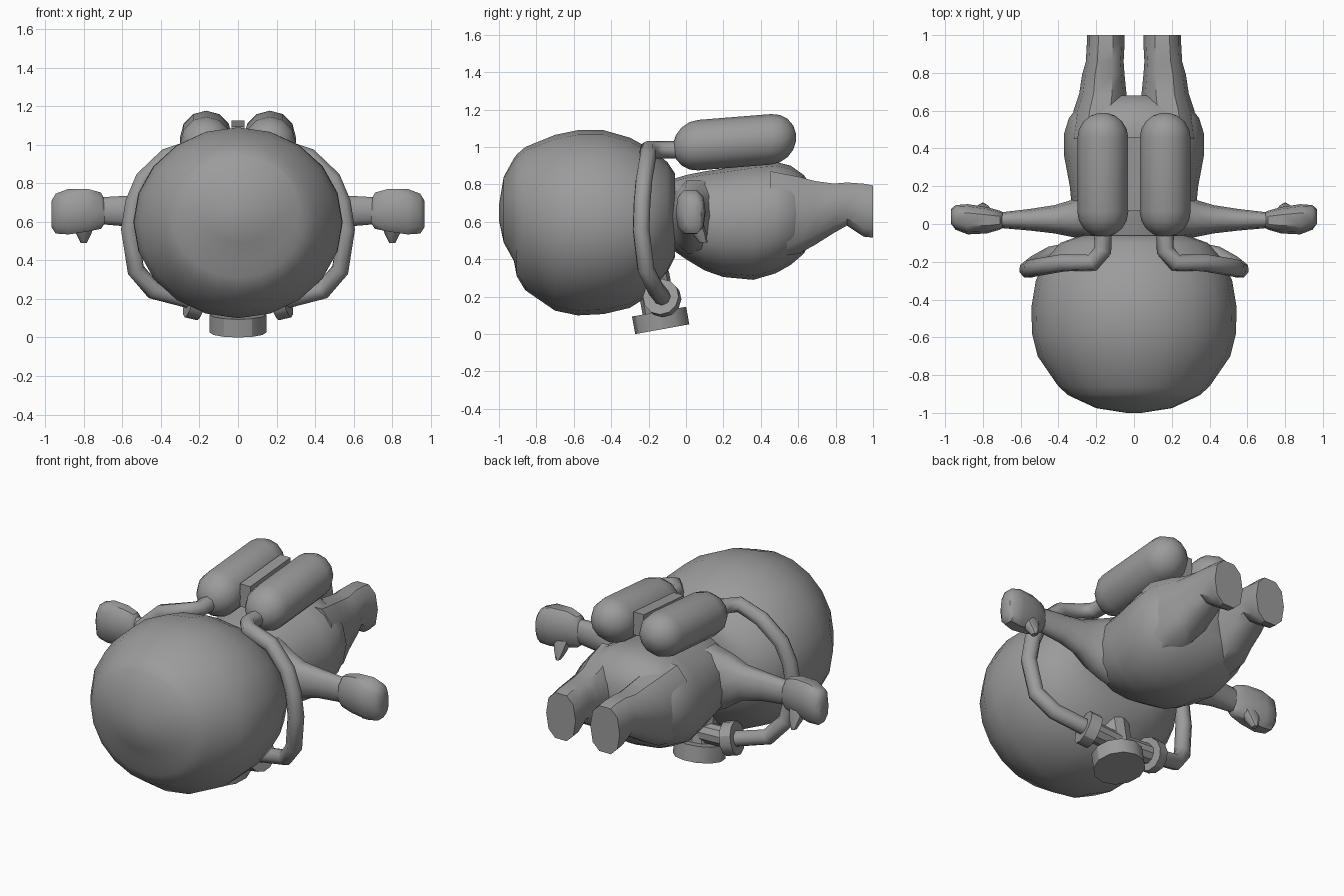
import bpy, bmesh, math
from mathutils import Vector

if "Cube" in bpy.data.objects:
    bpy.data.objects.remove(bpy.data.objects["Cube"])

grey = bpy.data.materials.new("plain grey")
grey.diffuse_color = (0.33, 0.33, 0.33, 1)
grey.use_nodes = True
grey.node_tree.nodes["Principled BSDF"].inputs["Base Color"].default_value = grey.diffuse_color


def finish(obj, angle=45):
    obj.data.materials.clear()
    obj.data.materials.append(grey)
    bpy.ops.object.select_all(action='DESELECT')
    obj.select_set(True)
    bpy.context.view_layer.objects.active = obj
    bpy.ops.object.shade_smooth_by_angle(angle=math.radians(angle))


def make(name, bm, angle=45):
    bmesh.ops.recalc_face_normals(bm, faces=bm.faces)
    me = bpy.data.meshes.new(name)
    bm.to_mesh(me)
    bm.free()
    obj = bpy.data.objects.new(name, me)
    bpy.context.collection.objects.link(obj)
    finish(obj, angle)
    return obj


def loft(name, stations, place, n=16, angle=45, power=1.0):
    """Stations are (distance, u_min, u_max, v_min, v_max); place maps (distance, u, v) to a point."""
    bm = bmesh.new()
    rings = []
    for d, u0, u1, v0, v1 in stations:
        ring = []
        for i in range(n):
            a = 2 * math.pi * i / n
            c, s = math.cos(a), math.sin(a)
            c = math.copysign(abs(c) ** power, c)
            s = math.copysign(abs(s) ** power, s)
            ring.append(bm.verts.new(place(d, (u0 + u1) / 2 + c * (u1 - u0) / 2,
                                           (v0 + v1) / 2 + s * (v1 - v0) / 2)))
        rings.append(ring)
    for a, b in zip(rings, rings[1:]):
        for i in range(n):
            j = (i + 1) % n
            bm.faces.new((a[i], a[j], b[j], b[i]))
    bm.faces.new(rings[0])
    bm.faces.new(rings[-1])
    return make(name, bm, angle)


def cylinder(name, start, end, radius, sides=12):
    start, end = Vector(start), Vector(end)
    axis = end - start
    bm = bmesh.new()
    bmesh.ops.create_cone(bm, cap_ends=True, segments=sides, radius1=radius,
                          radius2=radius, depth=axis.length)
    rot = axis.to_track_quat('Z', 'Y')
    for v in bm.verts:
        v.co = rot @ v.co + (start + end) / 2
    return make(name, bm, 30)


def tube(name, points, radius):
    cu = bpy.data.curves.new(name, 'CURVE')
    cu.dimensions = '3D'
    cu.bevel_depth = radius
    cu.bevel_resolution = 2
    cu.use_fill_caps = True
    sp = cu.splines.new('POLY')
    sp.points.add(len(points) - 1)
    for p, co in zip(sp.points, points):
        p.co = (*co, 1)
    obj = bpy.data.objects.new(name, cu)
    bpy.context.collection.objects.link(obj)
    bpy.ops.object.select_all(action='DESELECT')
    obj.select_set(True)
    bpy.context.view_layer.objects.active = obj
    bpy.ops.object.convert(target='MESH')
    finish(bpy.context.object, 50)


along_y = lambda d, u, v: (u, d, v)

# Big round head with a brow ridge low on the crown
head = [(-1.0, 0.04, 0.61, 0.69), (-0.975, 0.2, 0.49, 0.84), (-0.92, 0.32, 0.39, 0.94),
        (-0.905, 0.35, 0.31, 0.96), (-0.86, 0.4, 0.235, 1.0), (-0.7, 0.51, 0.125, 1.065),
        (-0.58, 0.54, 0.1, 1.09), (-0.44, 0.543, 0.107, 1.09), (-0.3, 0.52, 0.14, 1.05),
        (-0.19, 0.47, 0.21, 0.99), (-0.1, 0.39, 0.33, 0.92), (-0.06, 0.28, 0.41, 0.86)]
loft("head", [(y, -w, w, a, b) for y, w, a, b in head], along_y, 20)

# Torso
body = [(-0.1, 0.22, 0.47, 0.82), (0.0, 0.29, 0.4, 0.85), (0.1, 0.33, 0.34, 0.87),
        (0.2, 0.34, 0.305, 0.885), (0.36, 0.37, 0.29, 0.91), (0.48, 0.37, 0.325, 0.92),
        (0.56, 0.345, 0.37, 0.9), (0.63, 0.29, 0.43, 0.85), (0.68, 0.2, 0.52, 0.78)]
loft("torso", [(y, -w, w, a, b) for y, w, a, b in body], along_y, 16, 50, 0.9)

for s, side in ((1, "right"), (-1, "left")):
    mirror_y = lambda d, u, v: (s * u, d, v)
    along_x = lambda d, u, v: (s * d, u, v)

    # Leg ending in a flat boot sole
    loft("leg_" + side, [
        (0.45, 0.06, 0.34, 0.4, 0.88), (0.6, 0.04, 0.32, 0.42, 0.85),
        (0.69, 0.04, 0.29, 0.47, 0.825), (0.79, 0.05, 0.275, 0.535, 0.81),
        (0.86, 0.055, 0.255, 0.575, 0.815), (0.95, 0.05, 0.25, 0.515, 0.81),
        (1.0, 0.05, 0.25, 0.51, 0.8)], mirror_y, 10, 40, 0.8)

    # Arm with a flared shoulder, and a mitten hand
    loft("arm_" + side, [
        (0.2, -0.09, 0.2, 0.42, 0.83), (0.32, -0.07, 0.13, 0.47, 0.79),
        (0.42, -0.05, 0.1, 0.54, 0.75), (0.55, -0.035, 0.08, 0.57, 0.74),
        (0.72, -0.02, 0.06, 0.585, 0.73)], along_x, 10, 50, 0.9)
    loft("hand_" + side, [
        (0.69, -0.02, 0.06, 0.59, 0.71), (0.71, -0.03, 0.07, 0.56, 0.755),
        (0.78, -0.05, 0.09, 0.545, 0.775), (0.88, -0.055, 0.105, 0.53, 0.775),
        (0.945, -0.03, 0.1, 0.535, 0.75), (0.968, 0.0, 0.08, 0.57, 0.71)],
        along_x, 10, 45, 0.75)
    loft("thumb_" + side, [
        (0.6, 0.74, 0.86, 0.0, 0.09), (0.54, 0.76, 0.84, 0.03, 0.11),
        (0.49, 0.785, 0.815, 0.07, 0.115)], lambda d, u, v: (s * u, v, d), 8)

    # Air tank: tilted capsule
    prof = []
    for t in range(5):
        a = math.radians(8 + t * 20.5)
        prof.append((0.065 - 0.135 * math.cos(a), 0.135 * math.sin(a)))
    prof += [(0.52 - y, r) for y, r in reversed(prof)]
    tank = []
    for y, r in prof:
        z = 1.01 + 0.08 * (y - 0.065)
        tank.append((y, 0.165 - r, 0.165 + r, z - r, z + r))
    loft("air_tank_" + side, tank, mirror_y, 12, 50)

    # Hose looping round the head to the mouthpiece
    hose = [(0.165, -0.04, 0.985), (0.165, -0.14, 0.985), (0.22, -0.205, 0.985),
            (0.37, -0.205, 0.935), (0.49, -0.225, 0.82), (0.54, -0.235, 0.7),
            (0.562, -0.24, 0.56), (0.53, -0.215, 0.35), (0.44, -0.165, 0.245),
            (0.24, -0.125, 0.195)]
    tube("hose_" + side, [(s * x, y, z) for x, y, z in hose], 0.047)

    # Hose collar and pipe to the centre
    cylinder("hose_collar_" + side, (s * 0.19, -0.12, 0.185), (s * 0.255, -0.135, 0.2), 0.098)
    cylinder("mouth_pipe_" + side, (0, -0.13, 0.18), (s * 0.2, -0.125, 0.19), 0.06, 10)

# Block joining the tanks
bm = bmesh.new()
bmesh.ops.create_cube(bm, size=1)
for v in bm.verts:
    x, y, z = v.co
    v.co = (x * 0.07, 0.265 + y * 0.39, 1.04 + z * 0.14 + y * 0.03)
make("tank_bracket", bm, 30)

# Mouthpiece disc and its stem into the face
cylinder("regulator", (0, -0.127, 0.026), (0, -0.144, 0.12), 0.147)
cylinder("regulator_stem", (0, -0.14, 0.1), (0, -0.18, 0.32), 0.09, 10)
